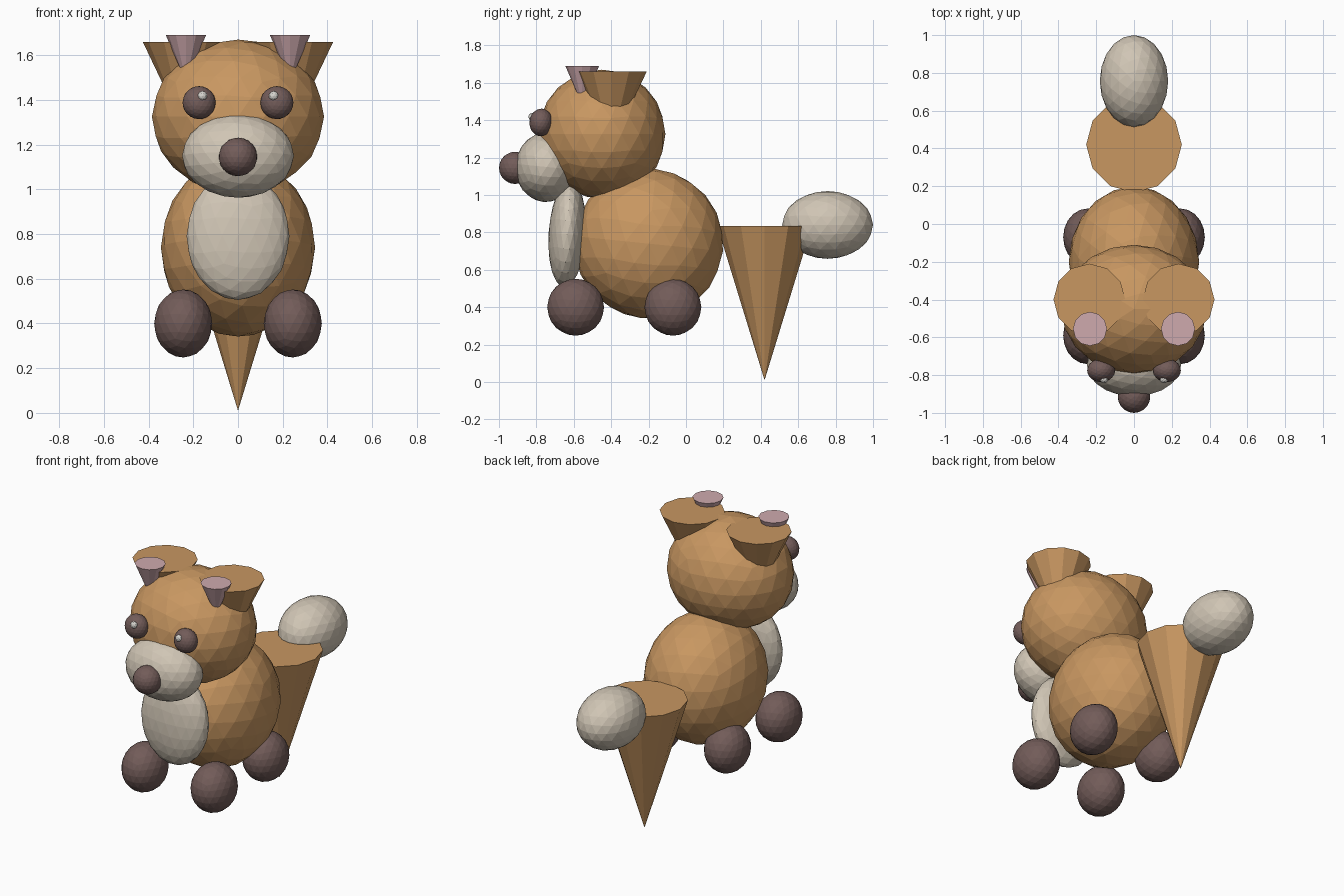
import bpy
from math import pi

cube = bpy.data.objects.get("Cube")
if cube:
    bpy.data.objects.remove(cube, do_unlink=True)


def material(name, rgb):
    m = bpy.data.materials.new(name)
    m.use_nodes = True
    colour = (*rgb, 1.0)
    m.diffuse_color = colour
    m.node_tree.nodes["Principled BSDF"].inputs["Base Color"].default_value = colour
    return m


tan = material("tan fur", (0.58, 0.31, 0.12))
cream = material("cream fur", (0.63, 0.56, 0.46))
brown = material("dark brown", (0.17, 0.107, 0.1))
pink = material("dusty pink", (0.62, 0.40, 0.42))
white = material("eye shine", (0.68, 0.66, 0.62))


def finish(name, mat):
    ob = bpy.context.object
    ob.name = name
    ob.data.materials.append(mat)
    return ob


def ball(name, centre, radii, mat, tilt=0.0, detail=3):
    """Faceted ellipsoid, tilted about the x axis."""
    bpy.ops.mesh.primitive_ico_sphere_add(
        subdivisions=detail, radius=1, location=centre, rotation=(tilt, 0, 0))
    bpy.context.object.scale = radii
    return finish(name, mat)


def funnel(name, centre, radius, top, depth, mat):
    """Twelve-sided cone standing on its point, with a flat top."""
    x, y = centre
    bpy.ops.mesh.primitive_cone_add(
        vertices=12, radius1=radius, radius2=0, depth=depth,
        location=(x, y, top - depth / 2), rotation=(pi, 0, 0))
    return finish(name, mat)


# Body, chest and head
ball("body", (0, -0.2, 0.74), (0.345, 0.4, 0.4), tan, -0.1)
ball("chest_patch", (0, -0.635, 0.79), (0.23, 0.1, 0.285), cream, -0.06)
ball("head", (0, -0.45, 1.325), (0.385, 0.34, 0.345), tan)
ball("muzzle", (0, -0.745, 1.15), (0.25, 0.168, 0.188), cream, -0.1)
ball("nose", (0, -0.914, 1.145), (0.086, 0.086, 0.086), brown)

# Tail
funnel("tail", (0, 0.42), 0.253, 0.835, 0.825, tan)
ball("tail_tip", (0, 0.757, 0.84), (0.181, 0.243, 0.181), cream)

# Paired parts
for side, s in (("left", 1), ("right", -1)):
    ball(side + "_eye", (s * 0.174, -0.775, 1.388), (0.074, 0.062, 0.074), brown, -0.1)
    ball(side + "_eye_shine", (s * 0.159, -0.823, 1.418), (0.022, 0.02, 0.022), white, 0, 2)
    funnel(side + "_ear", (s * 0.236, -0.4), 0.19, 1.66, 0.4, tan)
    funnel(side + "_inner_ear", (s * 0.233, -0.555), 0.09, 1.69, 0.21, pink)
    ball(side + "_front_foot", (s * 0.245, -0.59, 0.4), (0.13, 0.152, 0.152), brown)
    ball(side + "_back_foot", (s * 0.245, -0.07, 0.4), (0.13, 0.152, 0.152), brown)
